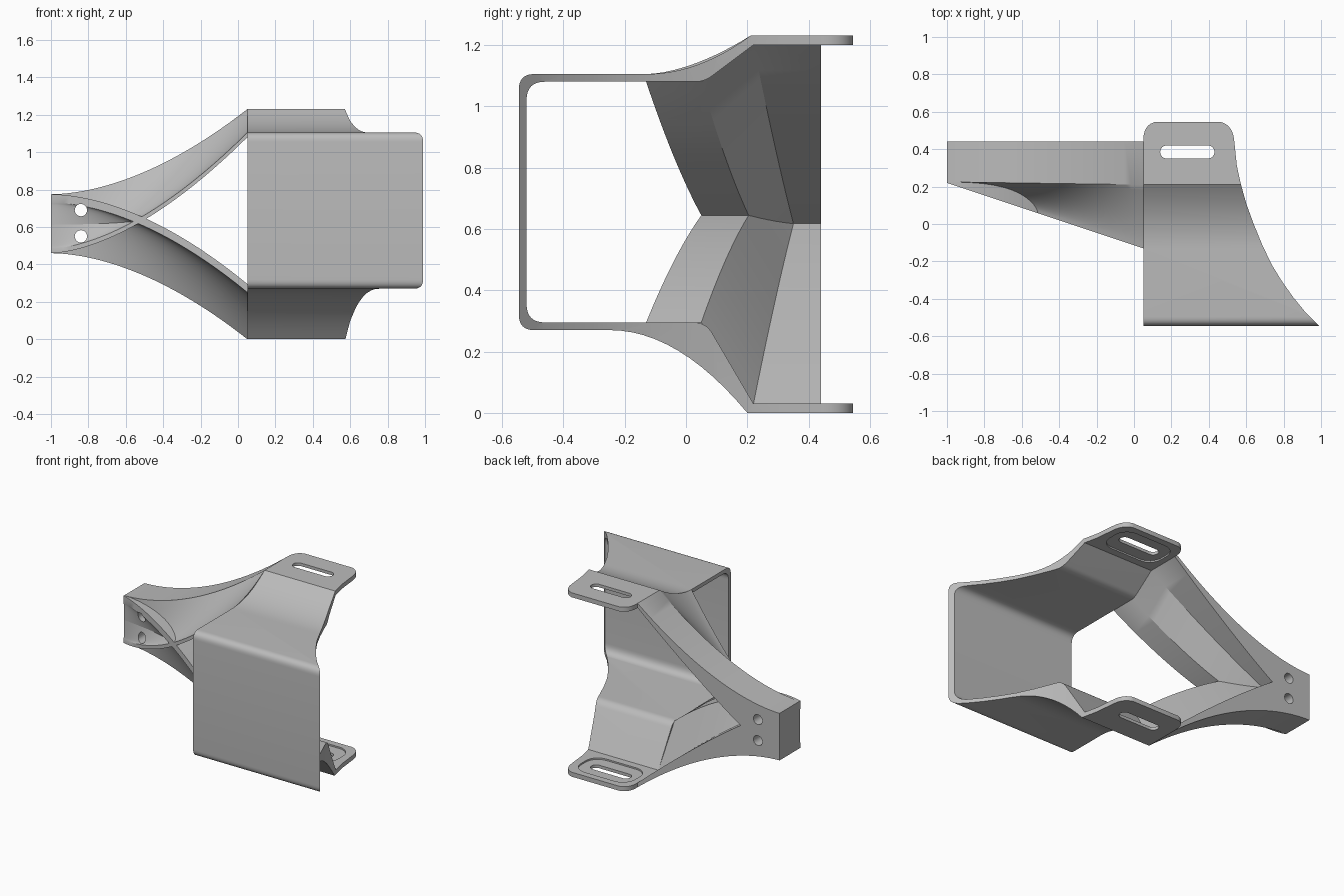
import bpy, bmesh, math
from mathutils import Vector

cube = bpy.data.objects.get("Cube")
if cube:
    bpy.data.objects.remove(cube, do_unlink=True)

grey = bpy.data.materials.new("plain grey")
grey.use_nodes = True
grey.diffuse_color = (0.5, 0.5, 0.5, 1)
grey.node_tree.nodes["Principled BSDF"].inputs["Base Color"].default_value = (0.5, 0.5, 0.5, 1)


def loft(name, rings):
    """Solid through a list of closed rings with equal point counts."""
    bm = bmesh.new()
    rows = [[bm.verts.new(p) for p in ring] for ring in rings]
    n = len(rows[0])
    for a, b in zip(rows, rows[1:]):
        for i in range(n):
            j = (i + 1) % n
            bm.faces.new((a[i], a[j], b[j], b[i]))
    bm.faces.new(rows[0][::-1])
    bm.faces.new(rows[-1])
    bmesh.ops.recalc_face_normals(bm, faces=bm.faces)
    mesh = bpy.data.meshes.new(name)
    bm.to_mesh(mesh)
    bm.free()
    obj = bpy.data.objects.new(name, mesh)
    bpy.context.collection.objects.link(obj)
    mesh.materials.append(grey)
    return obj


def prism(name, outline, z0, z1):
    return loft(name, [[(x, y, z) for x, y in outline] for z in (z0, z1)])


def corner(a, b, c, r, steps=8):
    """Rounded corner at b between a and c."""
    a, b, c = Vector(a), Vector(b), Vector(c)
    p, q = b + (a - b).normalized() * r, b + (c - b).normalized() * r
    return [tuple(p * (1 - s) ** 2 + b * 2 * s * (1 - s) * 0.85 / 0.85 + q * s * s)
            for s in (i / steps for i in range(steps + 1))]


def rounded_box(x0, x1, y0, y1, r):
    pts = []
    for k, (cx, cy) in enumerate(((x1 - r, y1 - r), (x0 + r, y1 - r), (x0 + r, y0 + r), (x1 - r, y0 + r))):
        for i in range(9):
            a = math.pi / 2 * (k + i / 8)
            pts.append((cx + r * math.cos(a), cy + r * math.sin(a)))
    return pts


def boolean(obj, cutter, operation="DIFFERENCE"):
    mod = obj.modifiers.new("cut", "BOOLEAN")
    mod.operation, mod.solver, mod.object = operation, "EXACT", cutter
    bpy.context.view_layer.objects.active = obj
    bpy.ops.object.modifier_apply(modifier=mod.name)
    bpy.data.objects.remove(cutter, do_unlink=True)


def flare(y0, z0, y1, z1, power, steps=12):
    """Curve leaving (y0, z0) level and steepening to (y1, z1)."""
    return [(y0 + (y1 - y0) * i / steps, z0 + (z1 - z0) * (i / steps) ** power)
            for i in range(steps + 1)]


# Channel: side profile swept across, then trimmed to its plan outline
profile = [(0.545, 1.23)] + flare(-0.13, 1.105, 0.21, 1.23, 2)[::-1]
profile += corner((0, 1.105), (-0.545, 1.105), (-0.545, 0.7), 0.05)
profile += corner((-0.545, 0.7), (-0.545, 0.27), (0, 0.27), 0.05)
profile += flare(-0.25, 0.27, 0.20, 0, 2) + [(0.545, 0), (0.545, 0.03), (0.22, 0.03)]
profile += corner((0.22, 0.03), (0.065, 0.295), (-0.3, 0.295), 0.04)
profile += corner((0, 0.295), (-0.52, 0.295), (-0.52, 0.7), 0.06)
profile += corner((-0.52, 0.7), (-0.52, 1.08), (0, 1.08), 0.06)
profile += corner((-0.3, 1.08), (0.06, 1.08), (0.22, 1.2), 0.03) + [(0.22, 1.2), (0.545, 1.2)]
channel = loft("channel_bracket", [[(x, y, z) for y, z in profile] for x in (0.05, 1.1)])

plan = [(0.0, -0.6), (1.05, -0.6), (0.99, -0.545), (0.915, -0.47), (0.85, -0.39), (0.79, -0.305),
        (0.735, -0.215), (0.685, -0.11), (0.64, 0.0), (0.60, 0.11), (0.572, 0.21), (0.55, 0.31)]
plan += corner((0.55, 0.31), (0.525, 0.55), (0.3, 0.55), 0.10)
plan += corner((0.3, 0.55), (0.05, 0.55), (0.05, 0.3), 0.10) + [(0.05, 0.2), (0.0, 0.2)]
boolean(channel, prism("plan_trim", plan, -0.1, 1.4), "INTERSECT")

# Shallow seats inside both tabs, and the mounting slots
boolean(channel, prism("seat_cutter", rounded_box(0.09, 0.49, 0.27, 0.50, 0.09), 0.02, 1.21))
boolean(channel, prism("slot_cutter", rounded_box(0.14, 0.43, 0.35, 0.42, 0.0349), -0.1, 1.4))


# Arms: sections that blend from the channel shape to the end block
def arm(name, outer, front, inner, lip, power):
    rings = []
    for i in range(33):
        t = i / 32
        x = -1 + 1.05 * t
        mix = lambda ends, p: ends[0] + (ends[1] - ends[0]) * t ** p
        z_out, z_front, z_in = mix(outer, 1.8), mix(front, power), mix(inner, 1.2)
        y_front = 0.22 - 0.35 * t
        section = [(0.44, z_out)] + flare(y_front, z_front + lip, 0.225 - 0.015 * t, z_out, 1.7)[::-1]
        section += [(y_front, z_front), (0.35 - 0.30 * t, z_front), (0.40 - 0.18 * t, z_in), (0.44, z_in)]
        rings.append([(x, y, z) for y, z in section])
    return loft(name, rings)


upper = arm("upper_arm", (0.775, 1.23), (0.46, 1.08), (0.46, 1.2), 0.025, 1.68)
lower = arm("lower_arm", (0.46, 0.0), (0.775, 0.295), (0.775, 0.03), -0.045, 1.8)

# Two bolt holes through the end block
for obj in (upper, lower):
    for z in (0.69, 0.55):
        ring = [(-0.84 + 0.033 * math.cos(a), z + 0.033 * math.sin(a))
                for a in (math.tau * i / 24 for i in range(24))]
        boolean(obj, loft("hole_cutter", [[(x, y, w) for x, w in ring] for y in (-0.2, 0.7)]))

for obj in (channel, upper, lower):
    bpy.ops.object.select_all(action="DESELECT")
    obj.select_set(True)
    bpy.context.view_layer.objects.active = obj
    bpy.ops.object.shade_smooth_by_angle(angle=math.radians(30))
